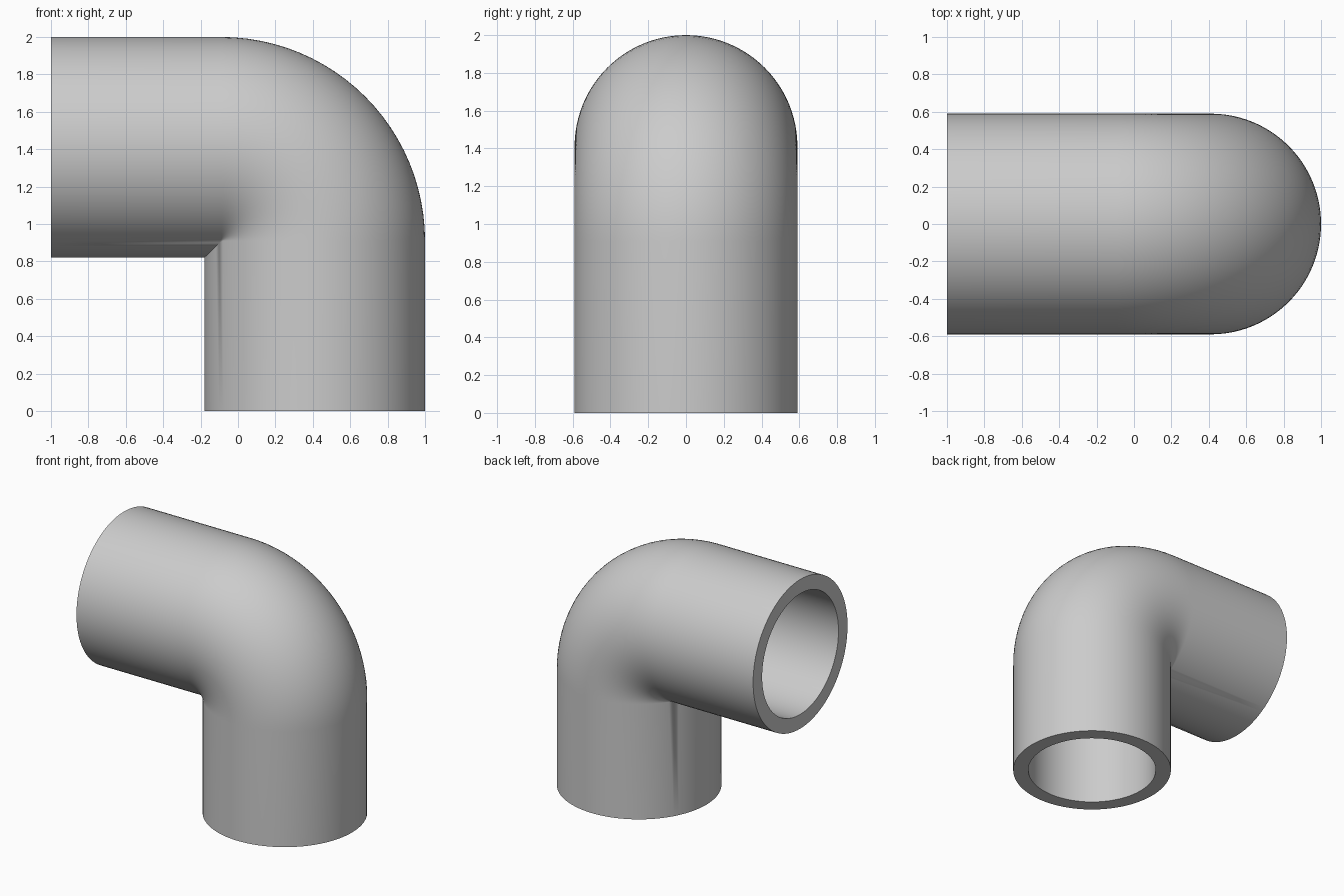
import bpy
import bmesh
from math import sin, cos, pi, radians

if "Cube" in bpy.data.objects:
    bpy.data.objects.remove(bpy.data.objects["Cube"])

OUTER, INNER = 0.59, 0.477      # pipe radii
BEND = 0.5                      # bend radius of the centre line
AXIS_X, AXIS_Z = 0.41, 1.41     # centre lines of the two legs
SIDES, STEPS = 96, 24
CX, CZ = AXIS_X - BEND, AXIS_Z - BEND   # centre of the bend


def pipe_line(radius, t):
    """One lengthwise line of the pipe wall, from open side end to base."""
    y, d = radius * sin(t), radius * cos(t)
    rho = BEND + d
    line = [(-1, y, AXIS_Z + d)]
    for i in range(STEPS + 1):
        a = pi / 2 * i / STEPS
        if rho > 0:
            line.append((CX + rho * sin(a), y, CZ + rho * cos(a)))
        else:                   # the legs meet in a mitre inside the bend
            line.append((CX + rho, y, CZ + rho))
    line.append((AXIS_X + d, y, 0))
    return line


# Each lengthwise loop runs along the outer wall and back through the bore
bm = bmesh.new()
loops = []
for k in range(SIDES):
    t = 2 * pi * k / SIDES
    points = pipe_line(OUTER, t) + pipe_line(INNER, t)[::-1]
    loops.append([bm.verts.new(p) for p in points])
for k in range(SIDES):
    a, b = loops[k], loops[(k + 1) % SIDES]
    for i in range(len(a)):
        j = (i + 1) % len(a)
        bm.faces.new((a[i], a[j], b[j], b[i]))
bmesh.ops.remove_doubles(bm, verts=bm.verts, dist=0.0002)
bmesh.ops.recalc_face_normals(bm, faces=bm.faces)

mesh = bpy.data.meshes.new("pipe_elbow")
bm.to_mesh(mesh)
bm.free()
elbow = bpy.data.objects.new("pipe_elbow", mesh)
bpy.context.collection.objects.link(elbow)

# Plain grey
grey = bpy.data.materials.new("light_grey")
grey.use_nodes = True
color = (0.6, 0.6, 0.6, 1)
grey.diffuse_color = color
grey.node_tree.nodes["Principled BSDF"].inputs["Base Color"].default_value = color
mesh.materials.append(grey)

# Smooth walls, sharp rims and mitre
bpy.ops.object.select_all(action="DESELECT")
elbow.select_set(True)
bpy.context.view_layer.objects.active = elbow
bpy.ops.object.shade_smooth_by_angle(angle=radians(35))
